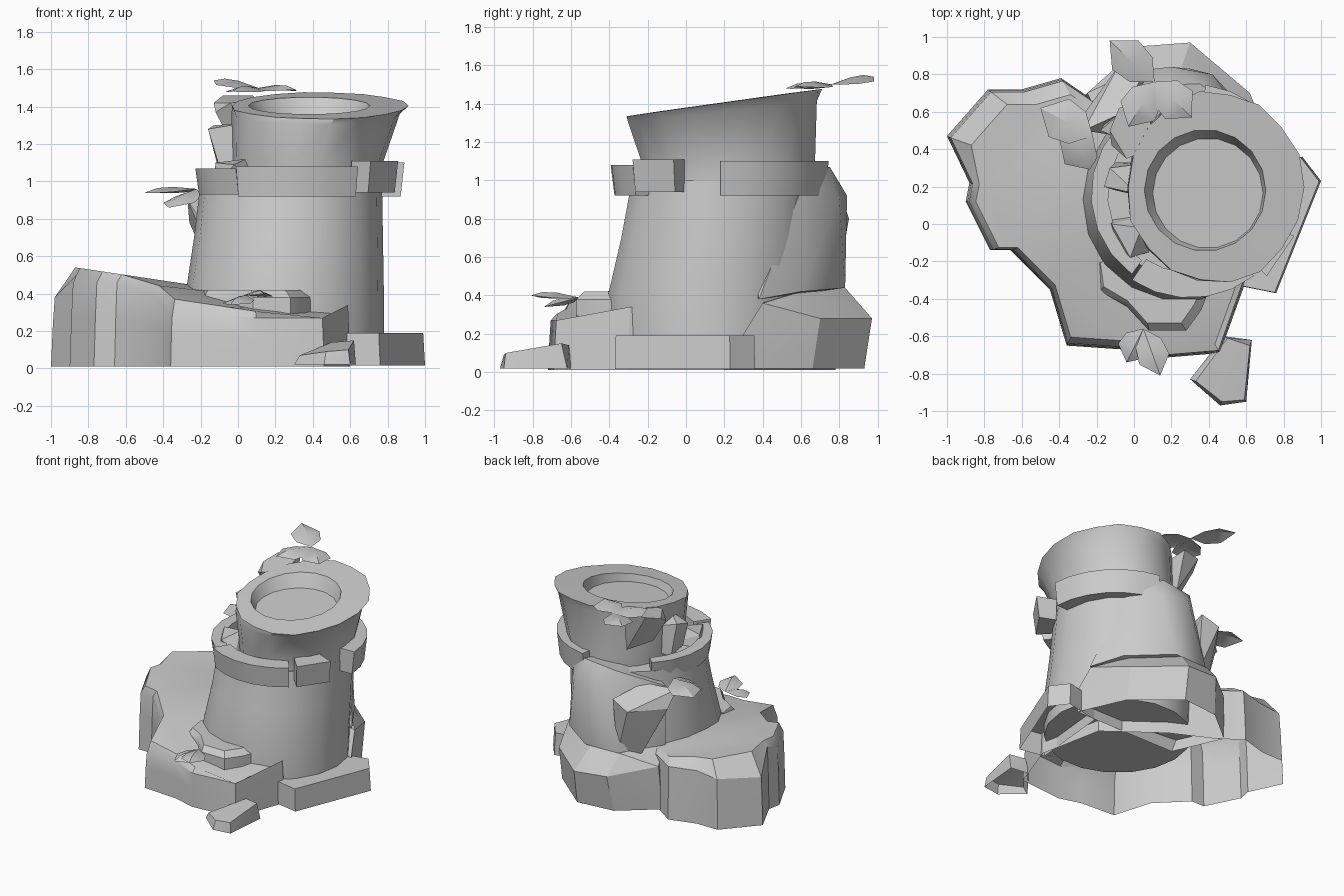
import bpy, bmesh, math
from mathutils import Vector

if "Cube" in bpy.data.objects:
    bpy.data.objects.remove(bpy.data.objects["Cube"])

stone = bpy.data.materials.new("stone_grey")
stone.use_nodes = True
GREY = (0.6, 0.6, 0.6, 1)
stone.diffuse_color = GREY
stone.node_tree.nodes["Principled BSDF"].inputs["Base Color"].default_value = GREY


def finish(name, bm, angle=30):
    bmesh.ops.recalc_face_normals(bm, faces=bm.faces)
    me = bpy.data.meshes.new(name)
    bm.to_mesh(me)
    bm.free()
    me.materials.append(stone)
    ob = bpy.data.objects.new(name, me)
    bpy.context.collection.objects.link(ob)
    bpy.ops.object.select_all(action='DESELECT')
    ob.select_set(True)
    bpy.context.view_layer.objects.active = ob
    bpy.ops.object.shade_smooth_by_angle(angle=math.radians(angle))
    return ob


def loft(name, rings, cap_top=True, cap_bottom=False):
    """Skin a stack of equal-length point rings."""
    bm = bmesh.new()
    rows = [[bm.verts.new(p) for p in ring] for ring in rings]
    n = len(rows[0])
    for a, b in zip(rows, rows[1:]):
        for i in range(n):
            j = (i + 1) % n
            bm.faces.new((a[i], a[j], b[j], b[i]))
    if cap_top:
        top = bm.faces.new(rows[-1])
        bmesh.ops.triangulate(bm, faces=[top])
    if cap_bottom:
        bm.faces.new(rows[0][::-1])
    return finish(name, bm)


def hull(name, points, angle=20):
    """Chunky rock wrapped around a few corner points, open where it meets the ground."""
    bm = bmesh.new()
    for p in points:
        bm.verts.new(p)
    bmesh.ops.convex_hull(bm, input=bm.verts)
    bmesh.ops.recalc_face_normals(bm, faces=bm.faces)
    ground = [f for f in bm.faces if max(v.co.z for v in f.verts) < .03]
    bmesh.ops.delete(bm, geom=ground, context='FACES')
    bmesh.ops.delete(bm, geom=[v for v in bm.verts if not v.link_faces], context='VERTS')
    return finish(name, bm, angle)


def ring(cx, cy, z, rx, ry, n=18, slope=0, wobble=0):
    """Oval ring that may tilt upward to the back and have a ragged edge."""
    pts = []
    for i in range(n):
        a = 2 * math.pi * i / n
        w = 1 + wobble * (math.sin(i * 2.7) + math.sin(i * 1.3 + 1)) / 2
        x, y = cx + rx * w * math.cos(a), cy + ry * w * math.sin(a)
        pts.append((x, y, z + slope * (y - cy)))
    return pts


def arc_block(name, a0, a1, r0, r1, z0, z1, steps, centre=(0.3, 0.16)):
    """Curved stone band segment."""
    rings = []
    for i in range(steps + 1):
        a = math.radians(a0 + (a1 - a0) * i / steps)
        c, s = math.cos(a), math.sin(a)
        rings.append([(centre[0] + r * c, centre[1] + r * s, z)
                      for r, z in ((r0, z0), (r1 - .02, z0), (r1, z1), (r0, z1))])
    return loft(name, rings, cap_bottom=True)


def leaf(name, base, tip, width):
    """Thin, slightly creased broad leaf."""
    b, t = Vector(base), Vector(tip)
    side = (t - b).cross(Vector((0, 0, 1))).normalized() * width / 2
    bm = bmesh.new()
    spine = [bm.verts.new(b.lerp(t, f) + Vector((0, 0, h)))
             for f, h in ((0, 0), (.45, .02), (.75, .02), (1, 0))]
    for sgn in (1, -1):
        edge = [bm.verts.new(b.lerp(t, f) + side * w * sgn - Vector((0, 0, .01)))
                for f, w in ((.3, .85), (.65, 1))]
        bm.faces.new((spine[0], spine[1], edge[0]))
        bm.faces.new((spine[1], spine[2], edge[1], edge[0]))
        bm.faces.new((spine[2], spine[3], edge[1]))
    return finish(name, bm)


# Tower body, tapering and leaning slightly
loft("tower_body", [ring(.25, .12, .1, .53, .53), ring(.25, .125, .4, .53, .54),
                    ring(.27, .17, .7, .505, .515), ring(.285, .2, 1.0, .485, .49)],
     cap_bottom=True)

# Flared top with a shallow round basin
S = .14
loft("tower_top", [ring(.37, .22, .98, .4, .455), ring(.37, .22, 1.1, .405, .46),
                   ring(.415, .19, 1.36, .45, .5, slope=S * .8),
                   ring(.435, .195, 1.405, .47, .51, slope=S, wobble=.03),
                   ring(.38, .18, 1.405, .325, .325, slope=S),
                   ring(.395, .165, 1.325, .295, .295, slope=S / 2)])

# Broken stone band around the tower
arc_block("band_left", 135, 234, .44, .53, .93, 1.07, 6)
arc_block("band_front", 236, 308, .42, .555, .92, 1.08, 5)
arc_block("band_chip", 313, 338, .45, .6, .94, 1.11, 1)
arc_block("band_right", 2, 82, .42, .59, .92, 1.1, 6)

# Loose stones on the left ledge
hull("ledge_stone", [(-.16, .2, 1.28), (-.13, .3, 1.3), (.02, .16, 1.31), (.03, .32, 1.25),
                     (-.1, .18, 1.08), (-.1, .33, 1.05), (.03, .15, 1.05), (.05, .33, 1.05)])
hull("ledge_stone_small", [(-.12, .0, 1.1), (-.02, -.18, 1.09), (.04, -.02, 1.12),
                           (-.1, -.1, 1), (.08, -.15, 1.0), (.08, .05, 1.0), (-.13, .02, 1.0)])
hull("rim_stone", [(-.13, .5, 1.42), (-.12, .42, 1.37), (-.08, .62, 1.46), (.08, .66, 1.46),
                   (.1, .4, 1.43), (-.04, .35, 1.42), (-.03, .45, 1.2), (.1, .6, 1.15),
                   (.1, .4, 1.15)])

# Cliff shelf: faceted outline, open below
rim = [(-1, .47, .38), (-.78, .72, .40), (-.6, .72, .42), (-.39, .78, .42), (-.2, .65, .41),
       (.1, .5, .4), (.5, .2, .38), (.6, -.3, .34), (.46, -.69, .27), (.1, -.72, .27),
       (-.07, -.67, .29), (-.36, -.65, .27), (-.45, -.35, .38), (-.66, -.14, .46),
       (-.77, -.14, .46), (-.9, .12, .46), (-.88, .22, .5)]


def shelf(x, y, z):
    """Inner edge of the shelf top: wide bevel behind, narrow in front."""
    k = .13 if y > .3 else .06
    x, y = x * (1 - k), y + (.1 - y) * k
    return (x, y, .41 - .15 * x - (.09 if y < -.5 else .03 if y < -.2 else 0))


loft("cliff", [[(x, y, .01) for x, y, z in rim],
               [(x * .99, y * .99, z * .6) for x, y, z in rim],
               [(x * .98, y * .98, z) for x, y, z in rim],
               [shelf(*p) for p in rim]])

# Stepped ledge at the tower's foot
ledge = [(-.2, -.22), (-.18, -.36), (-.04, -.44), (.08, -.57), (.28, -.57), (.36, -.46),
         (.42, -.3), (.2, -.1)]
loft("foot_ledge", [[(x, y, .28) for x, y in ledge], [(x, y, .38) for x, y in ledge],
                    [(x * .9, y * .93, .42) for x, y in ledge]])

# Ground slab and small rock
slab = [(.56, -.33), (.76, -.37), (1, .23), (.9, .36), (.62, .3)]
loft("side_slab", [[(x, y, .015) for x, y in slab],
                   [(x * .99, y * .99, .19) for x, y in slab]])
hull("small_rock", [(.3, -.83, .02), (.46, -.97, .02), (.6, -.95, .02), (.63, -.62, .02),
                    (.48, -.6, .02), (.33, -.84, .07), (.47, -.95, .09), (.59, -.94, .1),
                    (.62, -.65, .15), (.5, -.61, .14)])

# Rocks leaning on the back
hull("back_rock_lower", [(.78, .3, .02), (.62, .66, .02), (.3, .93, .02), (0, .9, .02),
                         (-.27, .68, .02), (-.1, .3, .02), (.3, .97, .28), (.03, .95, .3),
                         (-.25, .7, .36), (.62, .7, .28), (.78, .3, .2), (.74, .4, .36),
                         (.25, .83, .44), (0, .82, .44), (.55, .6, .42), (-.15, .5, .44)])
hull("back_rock_upper", [(.35, .75, 1.07), (.1, .74, 1.04), (.2, .84, .92), (.42, .8, .9),
                         (.3, .83, .44), (.02, .82, .44), (-.17, .5, .42), (-.18, .5, .9),
                         (.73, .38, .38), (.55, .62, 1.0), (.6, .6, .42), (.3, .3, 1.0),
                         (.3, .3, .4)], 40)
hull("back_outcrop", [(-.27, .5, .9), (-.26, .6, .78), (-.08, .85, .8), (.06, .83, .86),
                      (-.05, .6, .93), (-.1, .7, .42), (.05, .78, .42), (.05, .45, .42),
                      (-.18, .5, .7)], 30)

# Leaf sprigs: base point, tips, width
sprigs = {
    "top_leaf": ((.11, .76, 1.5), [(-.13, .98, 1.54), (.31, .57, 1.49), (-.03, .52, 1.48)],
                 .21),
    "side_leaf": ((-.22, .47, .96), [(-.5, .62, .94), (-.37, .32, .86)], .23),
    "front_leaf": ((.05, -.56, .39), [(-.04, -.74, .34), (.14, -.81, .4)], .17),
}
for name, (base, tips, width) in sprigs.items():
    for i, tip in enumerate(tips):
        leaf(f"{name}_{i + 1}", base, tip, width)
